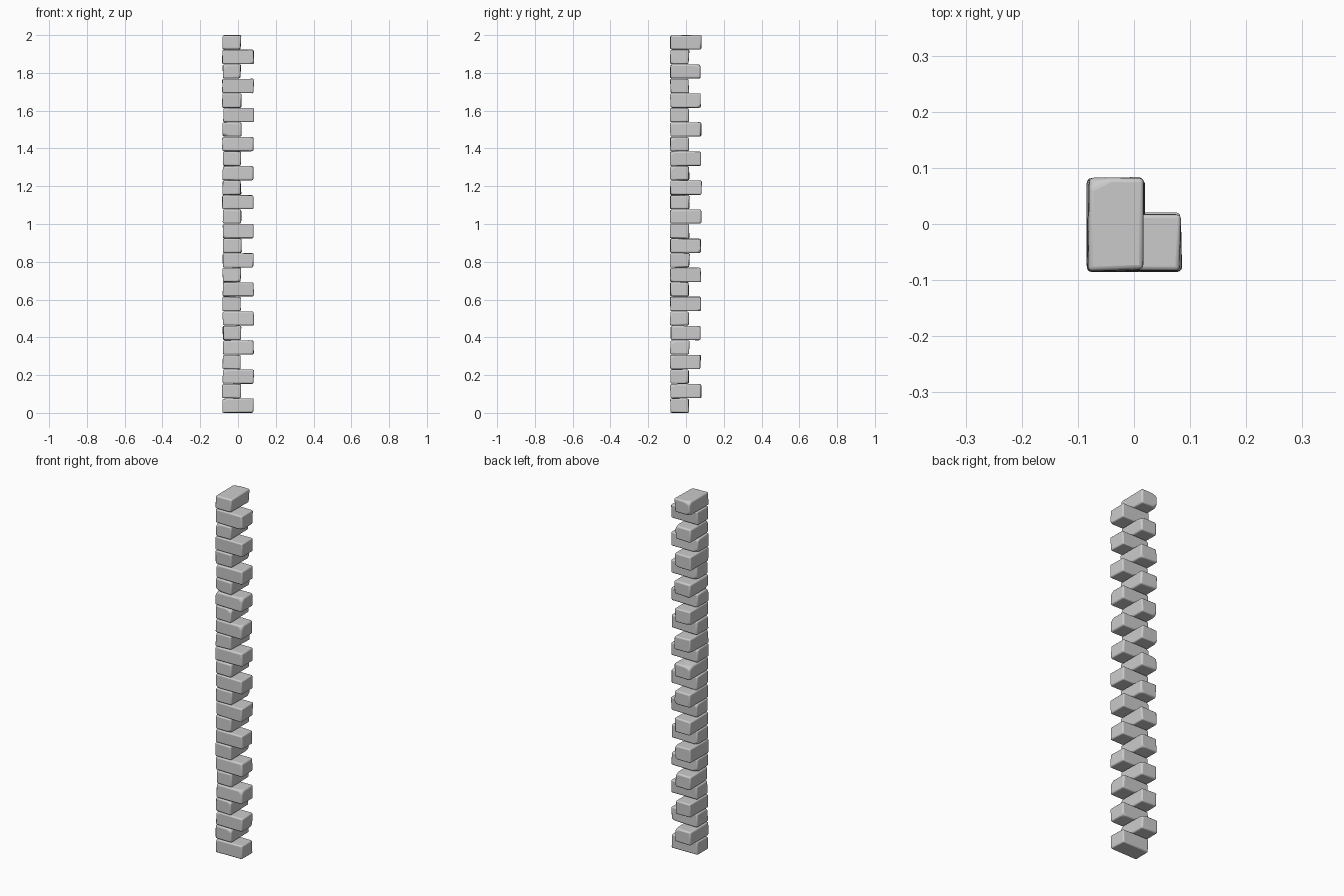
import bpy, bmesh, random
from mathutils import Vector

if "Cube" in bpy.data.objects:
    bpy.data.objects.remove(bpy.data.objects["Cube"])

random.seed(7)
COURSES = 26
PITCH = 2.0 / COURSES


def stone(name, lo, hi):
    """One worn block: skewed box, a chipped corner, rounded edges."""
    bm = bmesh.new()
    bmesh.ops.create_cube(bm, size=1)
    lo, hi = Vector(lo), Vector(hi)
    centre, size = (lo + hi) / 2, hi - lo
    for v in bm.verts:
        v.co = centre + Vector([v.co[i] * size[i] for i in range(3)])
        v.co += Vector((random.uniform(-.003, .003), random.uniform(-.003, .003),
                        random.uniform(-.0015, .0015)))
    # chip one or two corners
    corners = random.sample([v.co.copy() for v in bm.verts], random.choice((1, 2)))
    for c in corners:
        d = Vector([1 if c[i] > centre[i] else -1 for i in range(3)])
        n = Vector((d.x * random.uniform(.4, 1), d.y * random.uniform(.4, 1), d.z)).normalized()
        cut = bmesh.ops.bisect_plane(bm, geom=bm.verts[:] + bm.edges[:] + bm.faces[:],
                                     plane_co=c - n * random.uniform(.008, .013),
                                     plane_no=n, clear_outer=True)
        rim = [e for e in cut["geom_cut"] if isinstance(e, bmesh.types.BMEdge)]
        bmesh.ops.holes_fill(bm, edges=rim, sides=0)
    bmesh.ops.recalc_face_normals(bm, faces=bm.faces[:])
    me = bpy.data.meshes.new(name)
    bm.to_mesh(me)
    bm.free()
    ob = bpy.data.objects.new(name, me)
    bpy.context.collection.objects.link(ob)
    bev = ob.modifiers.new("worn_edges", 'BEVEL')
    bev.width = .009
    bev.segments = 3
    bev.limit_method = 'ANGLE'
    bev.angle_limit = .35
    bpy.ops.object.select_all(action='DESELECT')
    ob.select_set(True)
    bpy.context.view_layer.objects.active = ob
    bpy.ops.object.shade_smooth_by_angle(angle=.7)
    return ob


# Quoin courses alternate between the x and y directions
for i in range(COURSES):
    z0, z1 = i * PITCH + .001, (i + 1) * PITCH - .001
    long_end = .082 + random.uniform(-.006, .002)
    short_end = .017 + random.uniform(-.003, .002)
    ex, ey = (.083, short_end) if i % 2 == 0 else (short_end, long_end)
    stone(f"corner_stone_{i + 1:02d}",
          (-.082 + random.uniform(-.001, .003), -.083, z0), (ex, ey, z1))
